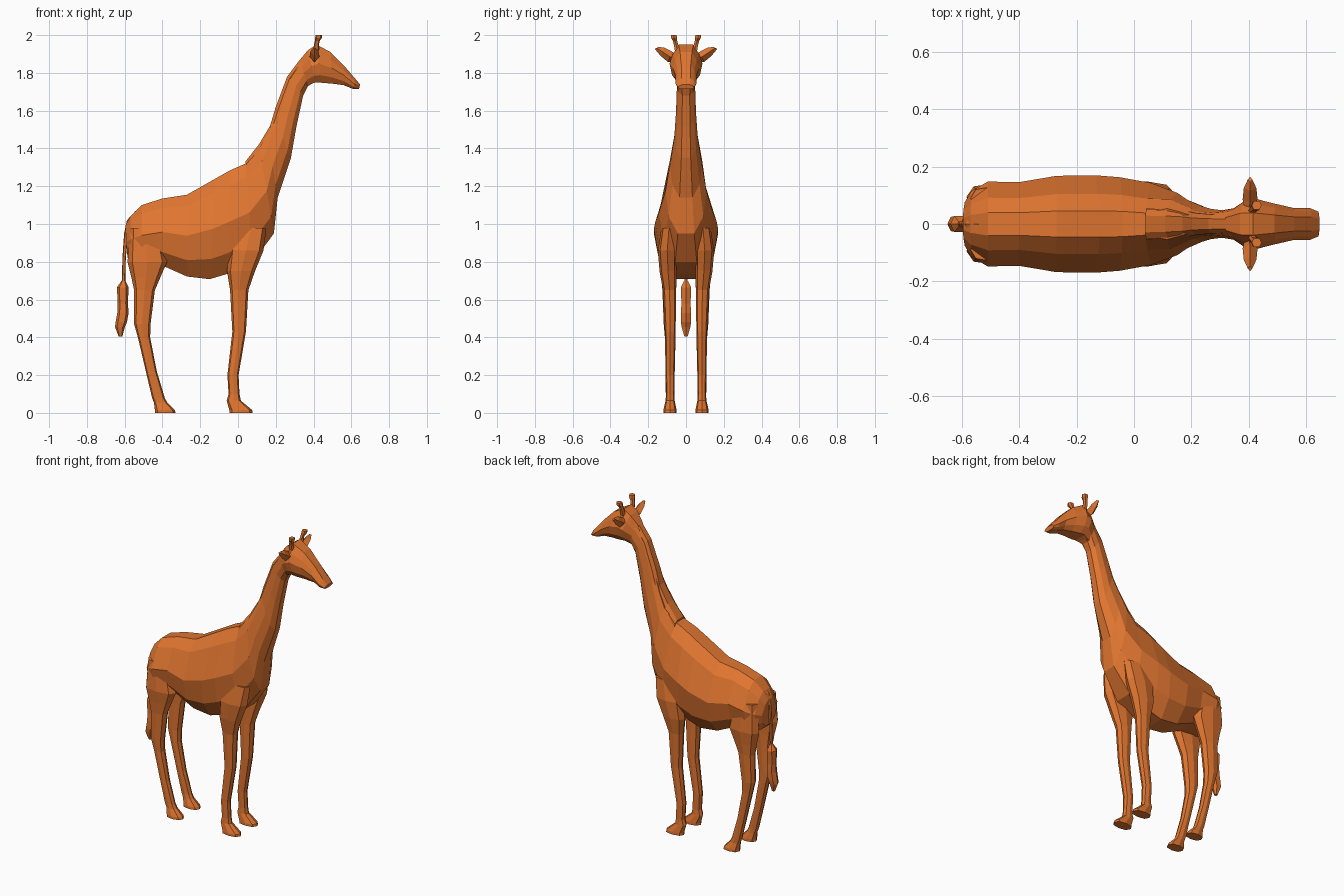
import bpy, bmesh
from math import cos, sin, pi, copysign

mat = bpy.data.materials.new("hide_orange")
mat.diffuse_color = (0.75, 0.18, 0.03, 1)


def loft(name, rings, mirror=False):
    """Skin a list of equal-length closed rings and cap both ends."""
    bm = bmesh.new()
    loops = [[bm.verts.new(p) for p in r] for r in rings]
    n = len(loops[0])
    for a, b in zip(loops, loops[1:]):
        for i in range(n):
            j = (i + 1) % n
            bm.faces.new((a[i], a[j], b[j], b[i]))
    bm.faces.new(loops[0])
    bm.faces.new(loops[-1])
    bmesh.ops.recalc_face_normals(bm, faces=bm.faces)
    me = bpy.data.meshes.new(name)
    bm.to_mesh(me)
    bm.free()
    me.materials.append(mat)
    ob = bpy.data.objects.new(name, me)
    bpy.context.collection.objects.link(ob)
    if mirror:
        m = ob.modifiers.new("Mirror", 'MIRROR')
        m.use_axis = (False, True, False)
    return ob


def section(xt, zt, xb, zb, w, profile):
    """Symmetric ring between a top and a bottom point; profile = (t, width factor)."""
    half = [(xt + (xb - xt) * t, w * k, zt + (zb - zt) * t) for t, k in profile]
    return half + [(x, -y, z) for x, y, z in reversed(half)]


def oval(z, x0, x1, y0, y1, n=8):
    """Horizontal squarish oval ring filling the given box."""
    pts = []
    for i in range(n):
        c, s = cos(2 * pi * i / n), sin(2 * pi * i / n)
        c, s = (copysign(abs(v) ** 0.8, v) for v in (c, s))
        pts.append(((x0 + x1) / 2 + (x1 - x0) / 2 * c,
                    (y0 + y1) / 2 + (y1 - y0) / 2 * s, z))
    return pts


# torso and neck
body_profile = [(0, .27), (.14, .62), (.5, 1), (.8, .85), (1, .4)]
neck_profile = [(0, .5), (.15, .8), (.5, 1), (.8, .85), (1, .4)]
torso = [(-.597, .99, -.585, .82, .075), (-.57, 1.04, -.565, .80, .115),
         (-.51, 1.10, -.51, .78, .148), (-.40, 1.135, -.40, .78, .146),
         (-.27, 1.155, -.27, .722, .168), (-.12, 1.24, -.15, .708, .17),
         (-.04, 1.285, -.06, .735, .163), (.04, 1.32, .08, .80, .143)]
neck = [(.115, 1.40, .19, .95, .108), (.16, 1.485, .21, 1.14, .085),
        (.195, 1.57, .28, 1.35, .062), (.225, 1.66, .31, 1.52, .053),
        (.27, 1.78, .345, 1.68, .048), (.33, 1.86, .37, 1.73, .055),
        (.38, 1.90, .42, 1.76, .06)]
loft("body_and_neck", [section(*r, body_profile) for r in torso]
     + [section(*r, neck_profile) for r in neck])

# mane strip down the back of the neck
mane = [(.04, 1.332, .045, 1.285, .058), (.11, 1.42, .14, 1.37, .056),
        (.17, 1.52, .205, 1.49, .05), (.20, 1.62, .24, 1.59, .042),
        (.26, 1.78, .295, 1.75, .037), (.32, 1.86, .34, 1.82, .035),
        (.38, 1.925, .39, 1.88, .03)]
loft("mane", [section(*r, [(0, .5), (.35, .9), (1, 1)]) for r in mane])

# head
head = [(.32, 1.86, .36, 1.73, .05), (.37, 1.92, .41, 1.75, .083),
        (.415, 1.95, .44, 1.748, .087), (.49, 1.91, .50, 1.743, .07),
        (.56, 1.84, .56, 1.735, .055), (.62, 1.77, .61, 1.715, .055),
        (.647, 1.738, .64, 1.714, .043)]
loft("head", [section(*r, [(0, .45), (.25, .8), (.5, 1), (.8, .85), (1, .5)])
              for r in head])

# horns
loft("horn", [oval(z, x - r, x + r, y - r, y + r, 6) for z, x, y, r in
              [(1.90, .415, .04, .018), (1.95, .415, .053, .013),
               (1.97, .42, .058, .013), (1.985, .426, .063, .018),
               (2.0, .428, .065, .017)]], mirror=True)

# ears
loft("ear", [[(x + d, y, z), (x, y - .01, z + h), (x - d, y, z), (x, y + .01, z - h)]
             for x, y, z, d, h in
             [(.40, .06, 1.88, .015, .02), (.405, .085, 1.885, .026, .028),
              (.405, .125, 1.912, .022, .022), (.405, .155, 1.932, .008, .005)]],
     mirror=True)

# legs
front = [(.98, -.01, .15, .05, .13), (.86, -.05, .135, .05, .149),
         (.75, -.058, .09, .05, .14), (.65, -.042, .055, .052, .122),
         (.43, -.03, .042, .055, .112), (.20, -.056, .003, .06, .108),
         (.10, -.05, .008, .062, .106), (.065, -.06, .015, .06, .108),
         (.015, -.046, .075, .05, .12), (0, -.046, .078, .05, .12)]
hind = [(.98, -.57, -.42, .05, .13), (.80, -.585, -.375, .045, .143),
        (.72, -.565, -.41, .05, .132), (.65, -.55, -.44, .052, .125),
        (.47, -.55, -.463, .055, .118), (.40, -.53, -.465, .055, .112),
        (.22, -.488, -.43, .06, .108), (.08, -.455, -.388, .062, .107),
        (.055, -.445, -.375, .06, .108),
        (.015, -.44, -.335, .05, .12), (0, -.44, -.33, .05, .12)]
for name, rows in (("front_leg", front), ("hind_leg", hind)):
    loft(name, [oval(*r) for r in rows], mirror=True)

# tail and its tuft
for name, rows in (
        ("tail", [(1.07, -.53, .012), (1.02, -.575, .013), (.95, -.592, .011),
                  (.82, -.603, .009), (.68, -.606, .009)]),
        ("tail_tuft", [(.70, -.606, .01), (.665, -.61, .031), (.58, -.61, .027),
                       (.53, -.609, .03), (.48, -.618, .03), (.455, -.625, .026),
                       (.405, -.622, .01)])):
    loft(name, [oval(z, x - r, x + r, -r, r, 6) for z, x, r in rows])
